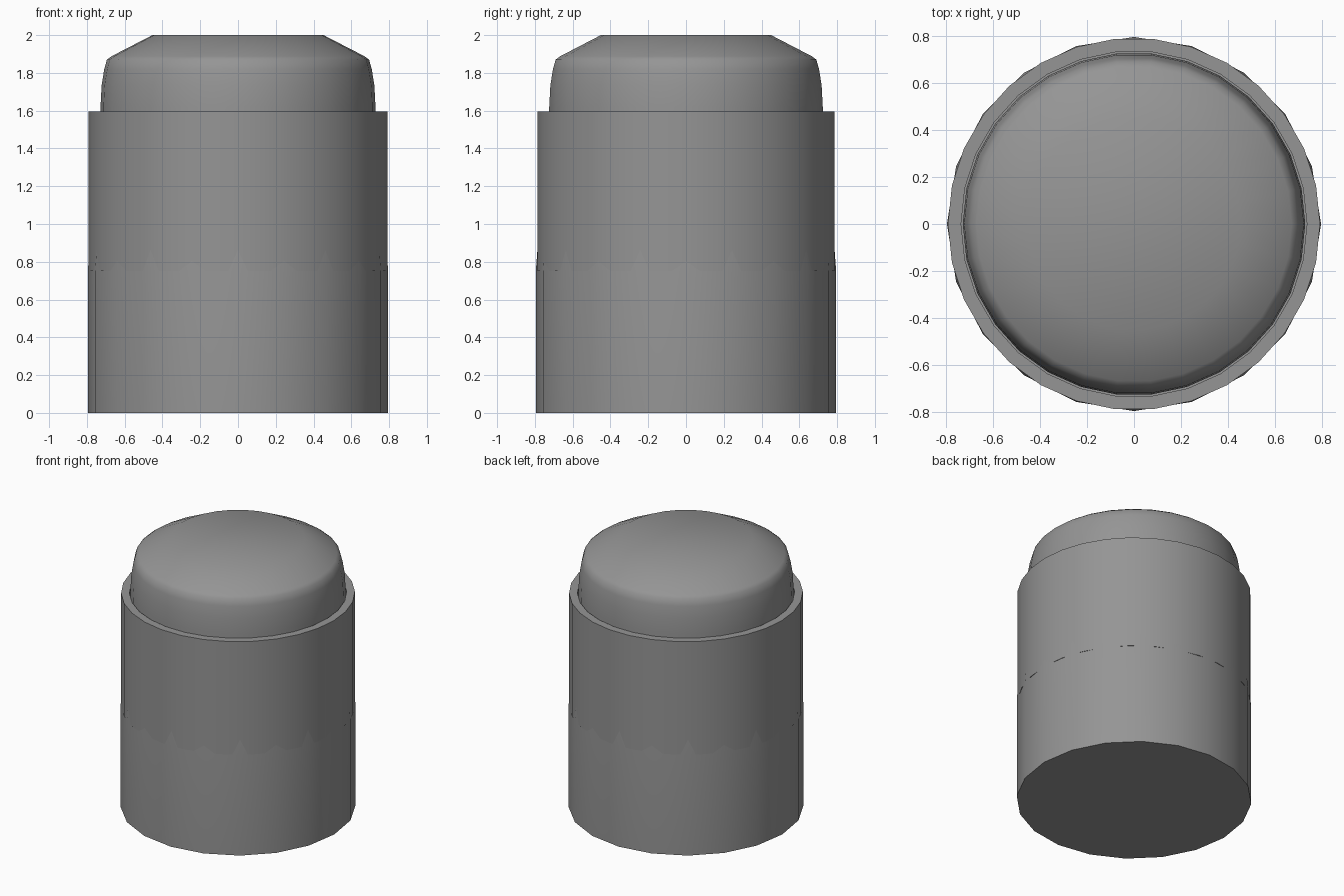
import bpy
import math

default = bpy.data.objects.get("Cube")
if default:
    bpy.data.objects.remove(default, do_unlink=True)

grey = bpy.data.materials.new("mid_grey")
grey.use_nodes = True
colour = (0.3, 0.3, 0.3, 1)
grey.diffuse_color = colour
grey.node_tree.nodes["Principled BSDF"].inputs["Base Color"].default_value = colour


def lathe(name, profile, sides, loop=False):
    """Spin (radius, height) points round z; cap the ends, or close into a ring."""
    verts = [(r * math.cos(a), r * math.sin(a), z)
             for r, z in profile
             for a in (math.tau * i / sides for i in range(sides))]
    rows = len(profile)
    faces = []
    for row in range(rows if loop else rows - 1):
        low, high = row * sides, (row + 1) % rows * sides
        for i in range(sides):
            j = (i + 1) % sides
            faces.append((low + i, low + j, high + j, high + i))
    if not loop:
        faces.append(tuple(reversed(range(sides))))
        faces.append(tuple(range((rows - 1) * sides, rows * sides)))
    mesh = bpy.data.meshes.new(name)
    mesh.from_pydata(verts, [], faces)
    mesh.materials.append(grey)
    obj = bpy.data.objects.new(name, mesh)
    bpy.context.collection.objects.link(obj)
    bpy.ops.object.select_all(action="DESELECT")
    obj.select_set(True)
    bpy.context.view_layer.objects.active = obj
    bpy.ops.object.shade_smooth_by_angle(angle=math.radians(40))
    return obj


# Lower body, its slightly tapered neck running up inside the sleeve
lathe("lower_body", [(0.795, 0), (0.795, 0.75), (0.775, 1.02)], 20)

# Upper sleeve with an open, thick rim
lathe("upper_sleeve", [(0.791, 0.75), (0.791, 1.595), (0.735, 1.595), (0.735, 0.75)],
      30, loop=True)

# Rounded cap seated in the sleeve, with a sloped shoulder and flat top
lathe("cap", [(0.728, 1.0), (0.728, 1.62), (0.722, 1.735), (0.708, 1.82),
              (0.694, 1.87), (0.67, 1.888), (0.453, 2.0)], 30)
